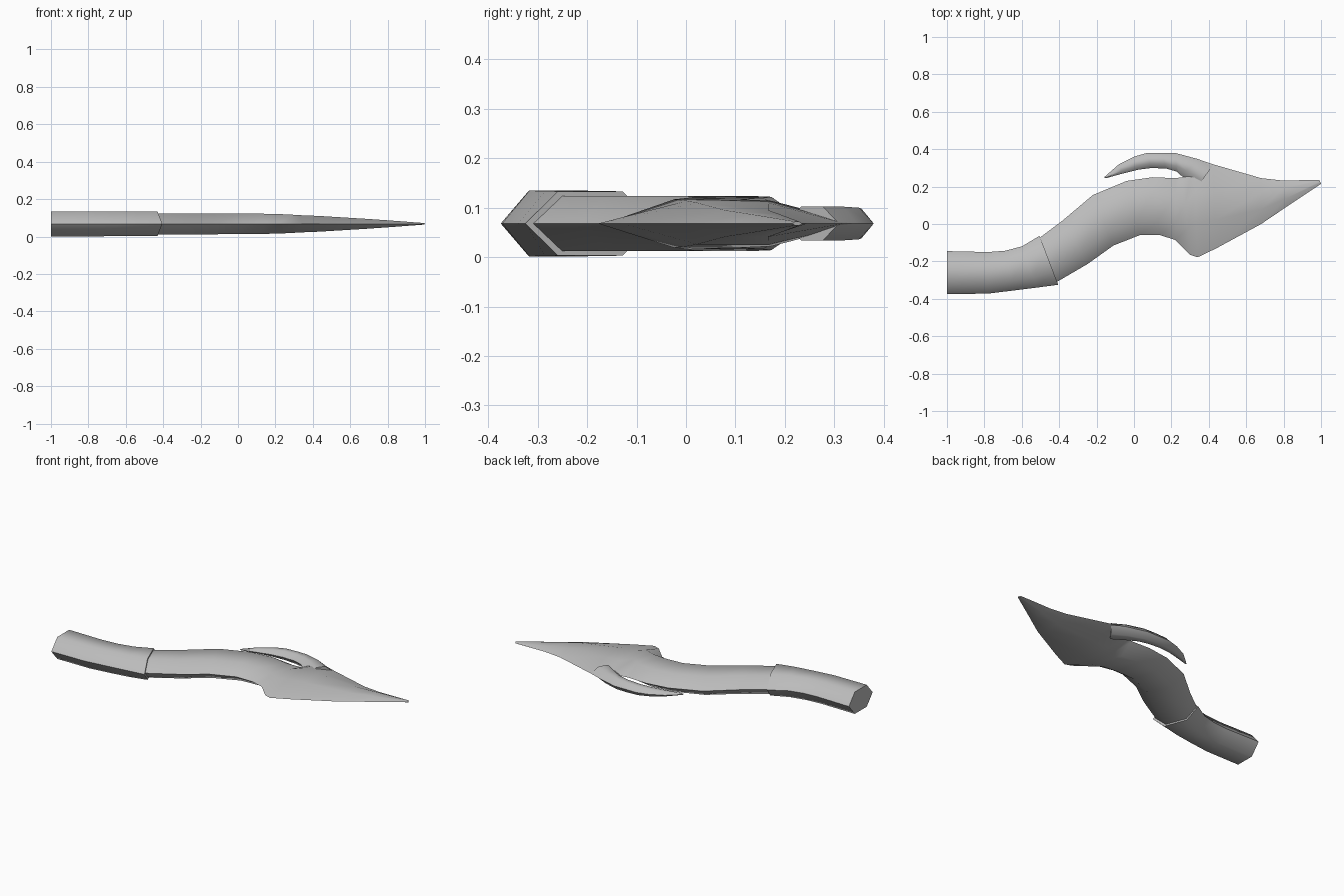
import bpy
import bmesh
from mathutils import Vector

if "Cube" in bpy.data.objects:
    bpy.data.objects.remove(bpy.data.objects["Cube"], do_unlink=True)

MID = 0.068

grey = bpy.data.materials.new("plain grey")
grey.use_nodes = True
colour = (0.5, 0.5, 0.5, 1)
grey.diffuse_color = colour
grey.node_tree.nodes["Principled BSDF"].inputs["Base Color"].default_value = colour


def hex_loft(name, sections):
    """Skin flattened hexagons; each section is near edge, far edge, half height, ridge inset."""
    bm = bmesh.new()
    rings = []
    for ax, ay, bx, by, half, inset in sections:
        a, b = Vector((ax, ay, MID)), Vector((bx, by, MID))
        up = Vector((0, 0, half))
        p, q = a.lerp(b, inset), a.lerp(b, 1 - inset)
        rings.append([bm.verts.new(v) for v in (a, p + up, q + up, b, q - up, p - up)])
    for r, s in zip(rings, rings[1:]):
        for i in range(6):
            j = (i + 1) % 6
            bm.faces.new((r[i], r[j], s[j], s[i]))
    bm.faces.new(rings[0])
    bm.faces.new(rings[-1])
    bmesh.ops.recalc_face_normals(bm, faces=bm.faces)
    mesh = bpy.data.meshes.new(name)
    bm.to_mesh(mesh)
    bm.free()
    mesh.materials.append(grey)
    obj = bpy.data.objects.new(name, mesh)
    bpy.context.collection.objects.link(obj)
    bpy.ops.object.select_all(action="DESELECT")
    obj.select_set(True)
    bpy.context.view_layer.objects.active = obj
    bpy.ops.object.shade_smooth_by_angle(angle=1.15)
    return obj


# Thicker sleeve at the root of the tail
hex_loft("tail_base", [
    (-1, -.375, -1, -.145, .067, .25),
    (-.78, -.372, -.78, -.15, .067, .25),
    (-.64, -.355, -.69, -.143, .066, .25),
    (-.52, -.34, -.6, -.12, .066, .25),
    (-.405, -.325, -.505, -.063, .065, .25),
])

# Curved shaft flowing into the pointed head
hex_loft("tail_shaft_and_head", [
    (-.43, -.32, -.52, -.085, .056, .25),
    (-.25, -.215, -.38, .02, .056, .25),
    (-.11, -.115, -.22, .155, .056, .25),
    (.03, -.06, -.04, .23, .055, .25),
    (.14, -.06, .1, .25, .054, .25),
    (.22, -.085, .22, .245, .052, .27),
    (.30, -.165, .26, .25, .049, .34),
    (.34, -.178, .32, .353, .046, .34),
    (.44, -.13, .42, .32, .042, .34),
    (.68, 0, .68, .245, .027, .32),
    (.82, .095, .79, .233, .018, .3),
    (1, .215, .99, .235, .004, .3),
])

# Backswept barb on the far side of the head
hex_loft("barb", [
    (.34, .20, .42, .31, .034, .3),
    (.25, .26, .35, .345, .034, .3),
    (.23, .28, .22, .38, .032, .3),
    (.17, .297, .15, .38, .03, .3),
    (.09, .299, .07, .38, .027, .3),
    (.02, .29, 0, .36, .022, .3),
    (-.06, .27, -.08, .32, .014, .3),
    (-.15, .245, -.16, .25, .003, .3),
])
